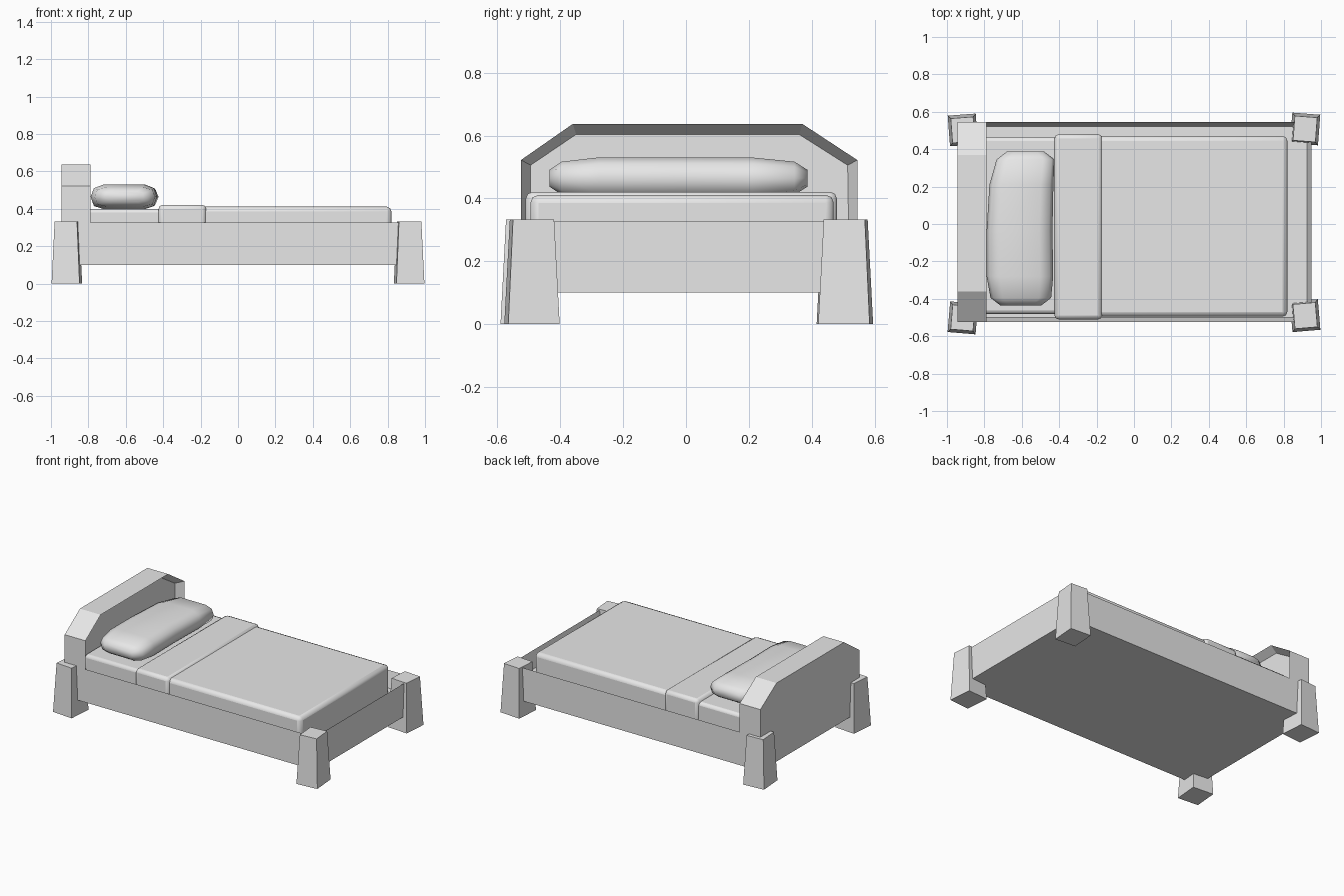
import bpy
import bmesh
from mathutils import Matrix, Vector

cube = bpy.data.objects.get("Cube")
if cube:
    bpy.data.objects.remove(cube, do_unlink=True)

GREY = (0.8, 0.8, 0.8, 1.0)
mat = bpy.data.materials.new("plain grey")
mat.use_nodes = True
mat.diffuse_color = GREY
mat.node_tree.nodes["Principled BSDF"].inputs["Base Color"].default_value = GREY


def finish(name, bm, smooth=None, bevel=0):
    bmesh.ops.recalc_face_normals(bm, faces=bm.faces)
    mesh = bpy.data.meshes.new(name)
    bm.to_mesh(mesh)
    bm.free()
    mesh.materials.append(mat)
    obj = bpy.data.objects.new(name, mesh)
    bpy.context.collection.objects.link(obj)
    if bevel:
        mod = obj.modifiers.new("soft edges", "BEVEL")
        mod.width = bevel
        mod.segments = 2
    if smooth:
        bpy.ops.object.select_all(action="DESELECT")
        obj.select_set(True)
        bpy.context.view_layer.objects.active = obj
        bpy.ops.object.shade_smooth_by_angle(angle=smooth)
    return obj


def box(lo, hi):
    bm = bmesh.new()
    lo, hi = Vector(lo), Vector(hi)
    bmesh.ops.create_cube(bm, size=1)
    bmesh.ops.scale(bm, vec=hi - lo, verts=bm.verts)
    bmesh.ops.translate(bm, vec=(lo + hi) / 2, verts=bm.verts)
    return bm


def recess(bm, direction, rim, depth):
    """Inset the face that looks along direction and sink it."""
    bm.normal_update()
    face = max(bm.faces, key=lambda f: f.normal.dot(direction))
    bmesh.ops.inset_individual(bm, faces=[face], thickness=rim)
    bmesh.ops.translate(bm, vec=-direction * depth, verts=face.verts)


# Tray-like frame with raised rails
bm = box((-0.825, -0.525, 0.10), (0.95, 0.545, 0.327))
recess(bm, Vector((0, 0, 1)), 0.035, 0.11)
finish("bed_frame", bm)

# Headboard with clipped corners and a sunken panel
profile = [(-0.525, 0.10), (0.545, 0.10), (0.545, 0.522),
           (0.37, 0.637), (-0.36, 0.637), (-0.525, 0.522)]
bm = bmesh.new()
back = bm.faces.new([bm.verts.new((-0.945, y, z)) for y, z in profile])
ext = bmesh.ops.extrude_face_region(bm, geom=[back], use_keep_orig=True)
moved = [v for v in ext["geom"] if isinstance(v, bmesh.types.BMVert)]
bmesh.ops.translate(bm, vec=(0.157, 0, 0), verts=moved)
bmesh.ops.recalc_face_normals(bm, faces=bm.faces)
recess(bm, Vector((1, 0, 0)), 0.035, 0.05)
finish("headboard", bm)

# Tapered legs, each turned a little
legs = {"front_left_leg": (0.915, -0.49, 0.085),
        "back_left_leg": (0.915, 0.508, -0.075),
        "front_right_leg": (-0.915, -0.502, -0.085),
        "back_right_leg": (-0.915, 0.503, 0.075)}
for name, (x, y, turn) in legs.items():
    bm = box((-0.075, -0.082, 0), (0.075, 0.082, 0.333))
    for v in bm.verts:
        if v.co.z > 0.1:
            v.co.x *= 0.8
            v.co.y *= 0.8
    bm.transform(Matrix.Translation((x, y, 0)) @ Matrix.Rotation(turn, 4, "Z"))
    finish(name, bm)

# Bedding layers
finish("mattress", box((-0.83, -0.48, 0.2), (0.80, 0.465, 0.40)), 0.8, 0.02)
finish("blanket", box((-0.40, -0.495, 0.2), (0.82, 0.47, 0.411)), 0.8, 0.025)
finish("blanket_fold", box((-0.425, -0.51, 0.2), (-0.17, 0.48, 0.421)), 0.8, 0.022)

# Pillow lofted along y: position, centre x, half width, fullness
half = [(0.6, 1), (0.9, 0.7), (1, 0), (0.9, -0.75), (0.6, -1)]
ring = half + [(-u, w) for u, w in reversed(half)]
stations = [(-0.435, -0.605, 0.11, 0.4), (-0.395, -0.605, 0.162, 0.8),
            (-0.28, -0.61, 0.178, 1), (-0.04, -0.612, 0.176, 1),
            (0.21, -0.602, 0.171, 1), (0.345, -0.58, 0.155, 0.8),
            (0.387, -0.58, 0.10, 0.4)]
bm = bmesh.new()
loops = [[bm.verts.new((cx + u * w, y, 0.464 + v * full * 0.066)) for u, v in ring]
         for y, cx, w, full in stations]
n = len(ring)
for a, b in zip(loops, loops[1:]):
    for i in range(n):
        j = (i + 1) % n
        bm.faces.new((a[i], a[j], b[j], b[i]))
bm.faces.new(loops[0])
bm.faces.new(loops[-1])
finish("pillow", bm, 1.0)
